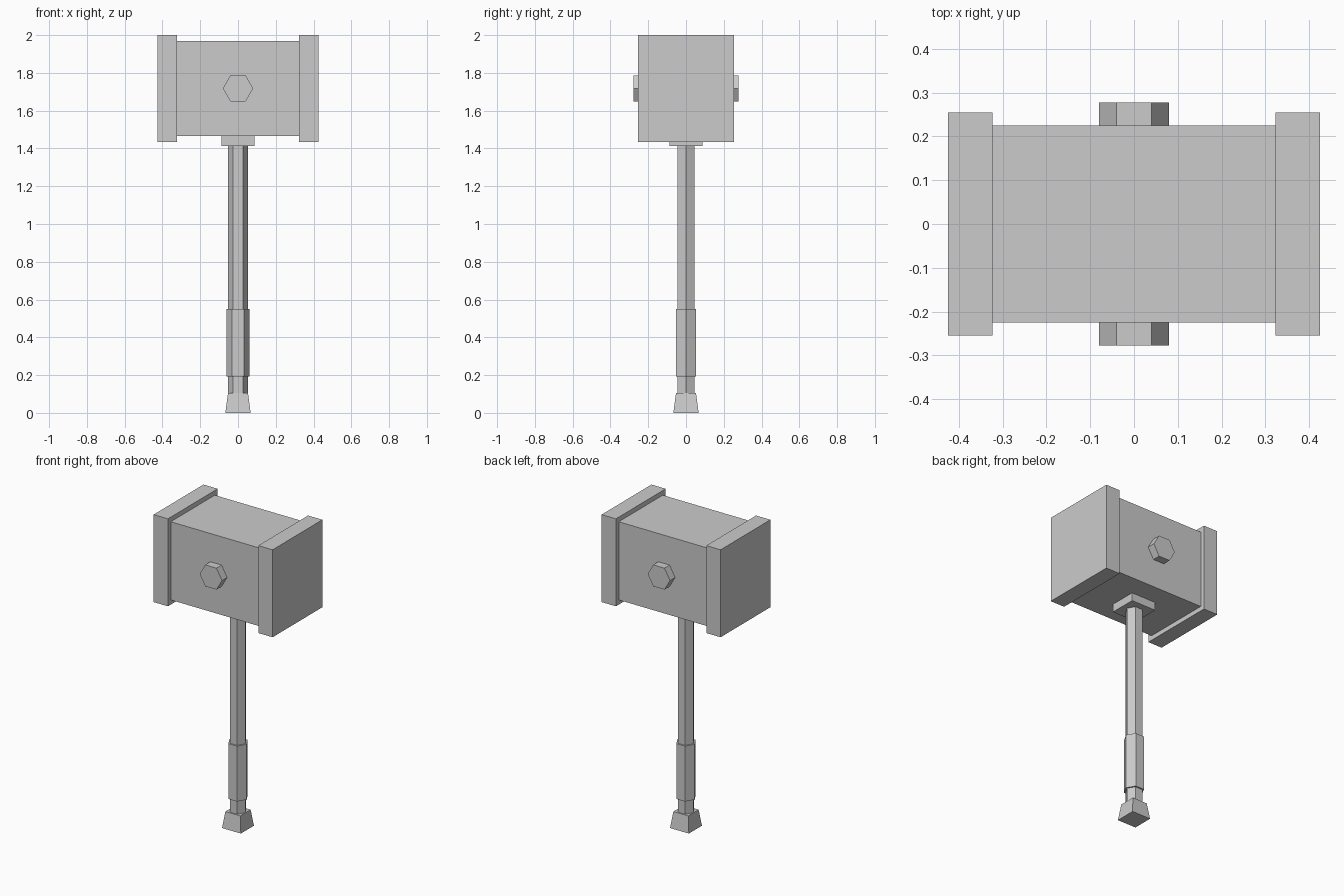
import bpy
import bmesh
from math import sin, cos, pi, sqrt
from mathutils import Matrix

if "Cube" in bpy.data.objects:
    bpy.data.objects.remove(bpy.data.objects["Cube"])


def make_object(name, bm):
    bmesh.ops.recalc_face_normals(bm, faces=bm.faces)
    mesh = bpy.data.meshes.new(name)
    bm.to_mesh(mesh)
    bm.free()
    obj = bpy.data.objects.new(name, mesh)
    bpy.context.collection.objects.link(obj)
    return obj


def box(name, lo, hi):
    bm = bmesh.new()
    size = [b - a for a, b in zip(lo, hi)]
    mid = [(a + b) / 2 for a, b in zip(lo, hi)]
    bmesh.ops.create_cube(bm, size=1, matrix=Matrix.Translation(mid) @ Matrix.Diagonal((*size, 1)))
    return make_object(name, bm)


def prism(name, sides, rings, start=0.0, matrix=Matrix()):
    """Stack of (radius, height) rings; first corner at angle start from +x."""
    bm = bmesh.new()
    loops = [[bm.verts.new((r * cos(start + 2 * pi * i / sides),
                            r * sin(start + 2 * pi * i / sides), z))
              for i in range(sides)] for r, z in rings]
    for a, b in zip(loops, loops[1:]):
        for i in range(sides):
            j = (i + 1) % sides
            bm.faces.new((a[i], a[j], b[j], b[i]))
    bm.faces.new(loops[0])
    bm.faces.new(loops[-1])
    bm.transform(matrix)
    return make_object(name, bm)


def mirror(obj, axis):
    mod = obj.modifiers.new("Mirror", 'MIRROR')
    mod.use_axis = [i == axis for i in range(3)]
    mod.use_mirror_merge = False


# Head block with a wider striking plate on each end
box("head_block", (-0.325, -0.225, 1.465), (0.325, 0.225, 1.97))
mirror(box("striking_plate", (0.323, -0.254, 1.435), (0.425, 0.254, 2.0)), 0)

# Hexagonal bolts on front and back
mirror(prism("head_bolt", 6, [(0.08, 0.2), (0.08, 0.277)],
             matrix=Matrix.Translation((0, 0, 1.718)) @ Matrix.Rotation(pi / 2, 4, 'X')), 1)

# Square collar under the head
box("collar", (-0.088, -0.088, 1.413), (0.088, 0.088, 1.48))

# Hexagonal shaft, thicker grip and flared square pommel
prism("shaft", 6, [(0.052, 0.08), (0.052, 1.44)])
prism("grip", 6, [(0.062, 0.192), (0.062, 0.55)])
prism("pommel", 4, [(0.067 * sqrt(2), 0.0), (0.053 * sqrt(2), 0.105)], start=pi / 4)
